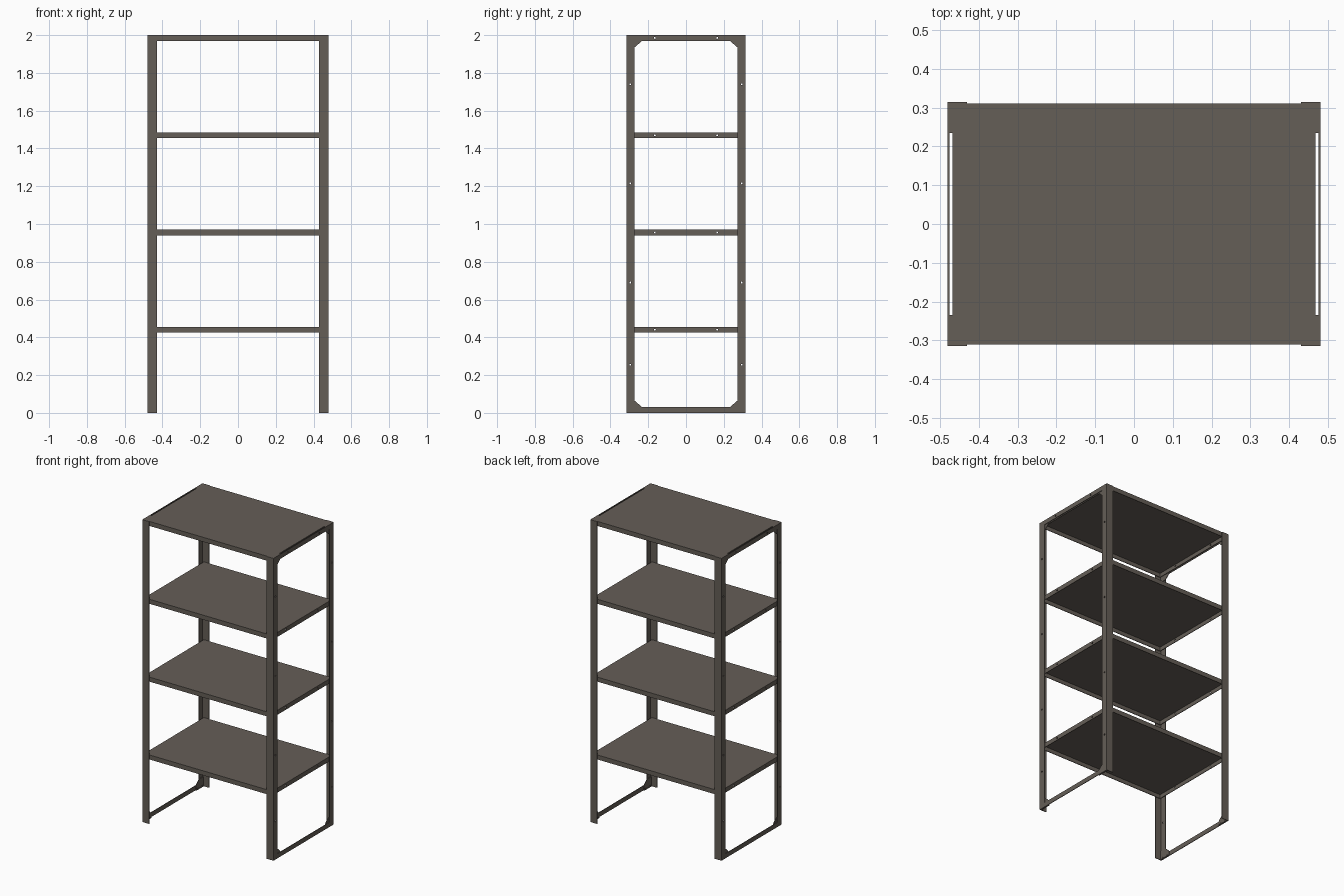
import bpy, bmesh, math
from mathutils import Matrix, Vector

old = bpy.data.objects.get("Cube")
if old:
    bpy.data.objects.remove(old, do_unlink=True)

HX, HY, TOP = 0.48, 0.315, 2.0     # outer half sizes and height
T = 0.004                          # sheet thickness
RAIL = 0.03                        # rail and shelf depth
SHELF_X, SHELF_Y = 0.468, HY - T
SHELF_TOPS = (0.455, 0.97, 1.485, TOP)

metal = bpy.data.materials.new("warm dark grey metal")
metal.use_nodes = True
colour = (0.130, 0.112, 0.095, 1)
metal.diffuse_color = colour
metal.node_tree.nodes["Principled BSDF"].inputs["Base Color"].default_value = colour


def add_object(name, bm):
    bmesh.ops.recalc_face_normals(bm, faces=bm.faces)
    mesh = bpy.data.meshes.new(name)
    bm.to_mesh(mesh)
    bm.free()
    mesh.materials.append(metal)
    ob = bpy.data.objects.new(name, mesh)
    bpy.context.collection.objects.link(ob)
    return ob


def prism(bm, points, direction):
    """Extrude a flat outline along a direction."""
    face = bm.faces.new([bm.verts.new(p) for p in points])
    out = bmesh.ops.extrude_face_region(bm, geom=[face], use_keep_orig=True)
    moved = [v for v in out["geom"] if isinstance(v, bmesh.types.BMVert)]
    bmesh.ops.translate(bm, verts=moved, vec=direction)


def box(bm, low, high):
    low, high = Vector(low), Vector(high)
    place = Matrix.Translation((low + high) / 2) @ Matrix.Diagonal((*(high - low), 1))
    bmesh.ops.create_cube(bm, size=1, matrix=place)


def mirror(ob, x=True, y=True):
    mod = ob.modifiers.new("mirror", 'MIRROR')
    mod.use_axis = (x, y, False)
    mod.use_mirror_merge = False


def drill(ob):
    mod = ob.modifiers.new("bolt holes", 'BOOLEAN')
    mod.operation = 'DIFFERENCE'
    mod.solver = 'EXACT'
    mod.object = cutter


# Bolt hole cutters running across the whole width
bm = bmesh.new()
post_holes = [(0.295, z) for z in (0.255, 0.69, 1.215, 1.74)]
shelf_holes = [(0.165, z - RAIL / 2) for z in SHELF_TOPS]
for y, z in post_holes + shelf_holes:
    for side in (-1, 1):
        place = Matrix.Translation((0, side * y, z)) @ Matrix.Rotation(math.pi / 2, 4, 'Y')
        bmesh.ops.create_cone(bm, cap_ends=True, segments=12, radius1=0.005,
                              radius2=0.005, depth=1.2, matrix=place)
cutter = add_object("bolt_hole_cutter", bm)
cutter.hide_render = True
cutter.hide_viewport = True
cutter.display_type = 'WIRE'

# Four angle-section posts
bm = bmesh.new()
inner_x, inner_y = 0.43, 0.272
section = [(HX, HY), (inner_x, HY), (inner_x, HY - T), (HX - T, HY - T),
           (HX - T, inner_y), (HX, inner_y)]
prism(bm, [(x, y, 0) for x, y in section], (0, 0, TOP))
posts = add_object("corner_posts", bm)
mirror(posts)
drill(posts)

# Flat end rails joining the posts at floor and top
for name, z in (("bottom_end_rails", 0), ("top_end_rails", TOP - RAIL)):
    bm = bmesh.new()
    box(bm, (HX - T, -inner_y, z), (HX, inner_y, z + RAIL))
    rails = add_object(name, bm)
    mirror(rails, y=False)
    drill(rails)

# Corner gussets with a small foot flange and bolt heads
for name, base, up in (("bottom_gussets", 0, 1), ("top_gussets", TOP, -1)):
    bm = bmesh.new()
    outline = [(HY - T, 0), (0.235, 0), (0.235, 0.032), (0.268, 0.062), (HY - T, 0.062)]
    prism(bm, [(HX - T, y, base + up * z) for y, z in outline], (-T, 0, 0))
    foot = sorted((base, base + up * T))
    box(bm, (SHELF_X, 0.235, foot[0]), (HX - T, HY - T, foot[1]))
    for y in (0.25, 0.295):
        place = Matrix.Translation((HX - 0.008, y, base + up * 0.007))
        bmesh.ops.create_cone(bm, cap_ends=True, segments=8, radius1=0.004,
                              radius2=0.004, depth=0.008, matrix=place)
    mirror(add_object(name, bm))

# Shelves: folded sheet trays, open underneath
for number, top in enumerate(SHELF_TOPS, 1):
    bm = bmesh.new()
    box(bm, (-SHELF_X, -SHELF_Y, top - RAIL), (SHELF_X, SHELF_Y, top))
    bm.normal_update()
    underside = [f for f in bm.faces if f.normal.z < -0.5]
    bmesh.ops.delete(bm, geom=underside, context='FACES_ONLY')
    shelf = add_object(f"shelf_{number}", bm)
    sheet = shelf.modifiers.new("sheet", 'SOLIDIFY')
    sheet.thickness = T
    sheet.offset = -1
    sheet.use_even_offset = True
    drill(shelf)
